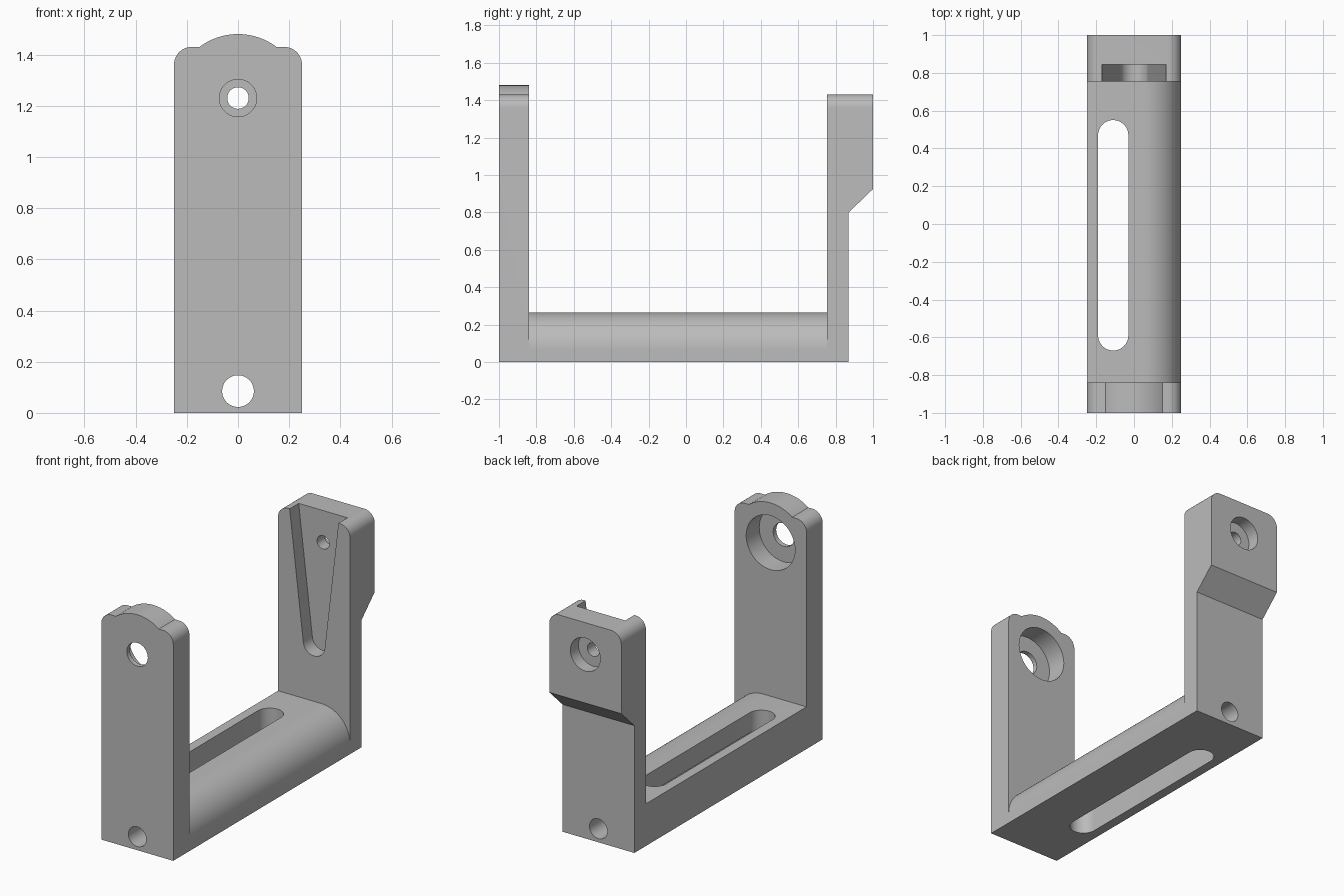
import bpy, bmesh
from math import sin, cos, radians
from mathutils import Vector

cube = bpy.data.objects.get("Cube")
if cube:
    bpy.data.objects.remove(cube, do_unlink=True)

grey = bpy.data.materials.new("plain grey")
grey.use_nodes = True
COLOUR = (0.5, 0.5, 0.5, 1)
grey.diffuse_color = COLOUR
grey.node_tree.nodes["Principled BSDF"].inputs["Base Color"].default_value = COLOUR


def arc(cu, cv, r, start, end, n=16):
    """Points on an arc, angles in degrees."""
    angles = [radians(start + (end - start) * i / n) for i in range(n + 1)]
    return [(cu + r * cos(a), cv + r * sin(a)) for a in angles]


def prism(name, points, axis, lo, hi):
    """Extrude a 2D profile along one axis from lo to hi."""
    place = {"x": lambda u, v: (lo, u, v),
             "y": lambda u, v: (u, lo, v),
             "z": lambda u, v: (u, v, lo)}[axis]
    bm = bmesh.new()
    face = bm.faces.new([bm.verts.new(place(u, v)) for u, v in points])
    out = bmesh.ops.extrude_face_region(bm, geom=[face])
    shift = Vector([(hi - lo) * (axis == a) for a in "xyz"])
    bmesh.ops.translate(bm, vec=shift,
                        verts=[g for g in out["geom"] if isinstance(g, bmesh.types.BMVert)])
    bmesh.ops.recalc_face_normals(bm, faces=bm.faces)
    mesh = bpy.data.meshes.new(name)
    bm.to_mesh(mesh)
    bm.free()
    mesh.materials.append(grey)
    obj = bpy.data.objects.new(name, mesh)
    bpy.context.collection.objects.link(obj)
    return obj


def bore(z, r, lo, hi):
    return prism("bore", arc(0, z, r, 0, 360, 48)[:-1], "y", lo, hi)


def combine(target, other, operation):
    """Apply a boolean and remove the helper."""
    mod = target.modifiers.new(operation, "BOOLEAN")
    mod.object, mod.operation, mod.solver = other, operation, "EXACT"
    bpy.context.view_layer.objects.active = target
    bpy.ops.object.modifier_apply(modifier=mod.name)
    bpy.data.objects.remove(other, do_unlink=True)


W, TOP, BASE_TOP, HOLE_Z = 0.25, 1.43, 0.265, 1.23
FRONT_IN, BACK_IN, BACK_OUT = -0.84, 0.755, 0.87
CORNER = 0.07

# Shared upright outline with rounded top corners
right_corner = arc(W - CORNER, TOP - CORNER, CORNER, 0, 90)
left_corner = arc(CORNER - W, TOP - CORNER, CORNER, 90, 180)
feet = [(-W, 0), (W, 0)]

# Front upright, with a raised crown concentric with its hole
crown = arc(0, HOLE_Z, W, 53.1, 126.9, 28)
bracket = prism("bracket_body", feet + right_corner + crown + left_corner, "y", -1, FRONT_IN)

# Back upright, with its thickened head
back = prism("back_upright", [(BACK_IN, 0), (BACK_OUT, 0), (BACK_OUT, 0.8), (1, 0.925),
                              (1, TOP), (BACK_IN, TOP)], "x", -W, W)
combine(back, prism("outline", feet + right_corner + left_corner, "y", 0.6, 1.1), "INTERSECT")

# Base bar, rounded along one long edge
bar = prism("base_bar", feet + arc(0.05, BASE_TOP - 0.2, 0.2, 0, 90, 24) + [(-W, BASE_TOP)],
            "y", -0.92, 0.81)
combine(bracket, bar, "UNION")
combine(bracket, back, "UNION")

# Tapered pocket, open at the top of the back upright
pocket = arc(0, 0.625, 0.075, 187, 353, 24) + [(0.172, 1.45), (-0.172, 1.45)]
# Long slot through the base
slot = arc(-0.11, 0.47, 0.08, 0, 180, 24) + arc(-0.11, -0.59, 0.08, 180, 360, 24)

for cutter in (
    prism("pocket", pocket, "y", 0.6, 0.845),
    prism("slot", slot, "z", -0.1, 0.4),
    bore(0.085, 0.062, -1.1, 1.1),            # tunnel along the base
    bore(HOLE_Z, 0.073, -1.1, -0.9),          # front hole
    bore(HOLE_Z, 0.17, -0.97, -0.7),          # front counterbore
    bore(HOLE_Z, 0.042, 0.7, 1.1),            # back hole
    bore(HOLE_Z, 0.104, 0.92, 1.1),           # back counterbore
):
    combine(bracket, cutter, "DIFFERENCE")

# Merge coplanar faces, then smooth the curved walls
bm = bmesh.new()
bm.from_mesh(bracket.data)
bmesh.ops.remove_doubles(bm, verts=bm.verts, dist=0.0001)
bmesh.ops.dissolve_limit(bm, angle_limit=radians(0.5), verts=bm.verts, edges=bm.edges)
bm.to_mesh(bracket.data)
bm.free()
bpy.ops.object.select_all(action="DESELECT")
bracket.select_set(True)
bpy.context.view_layer.objects.active = bracket
bpy.ops.object.shade_smooth_by_angle(angle=radians(25))
